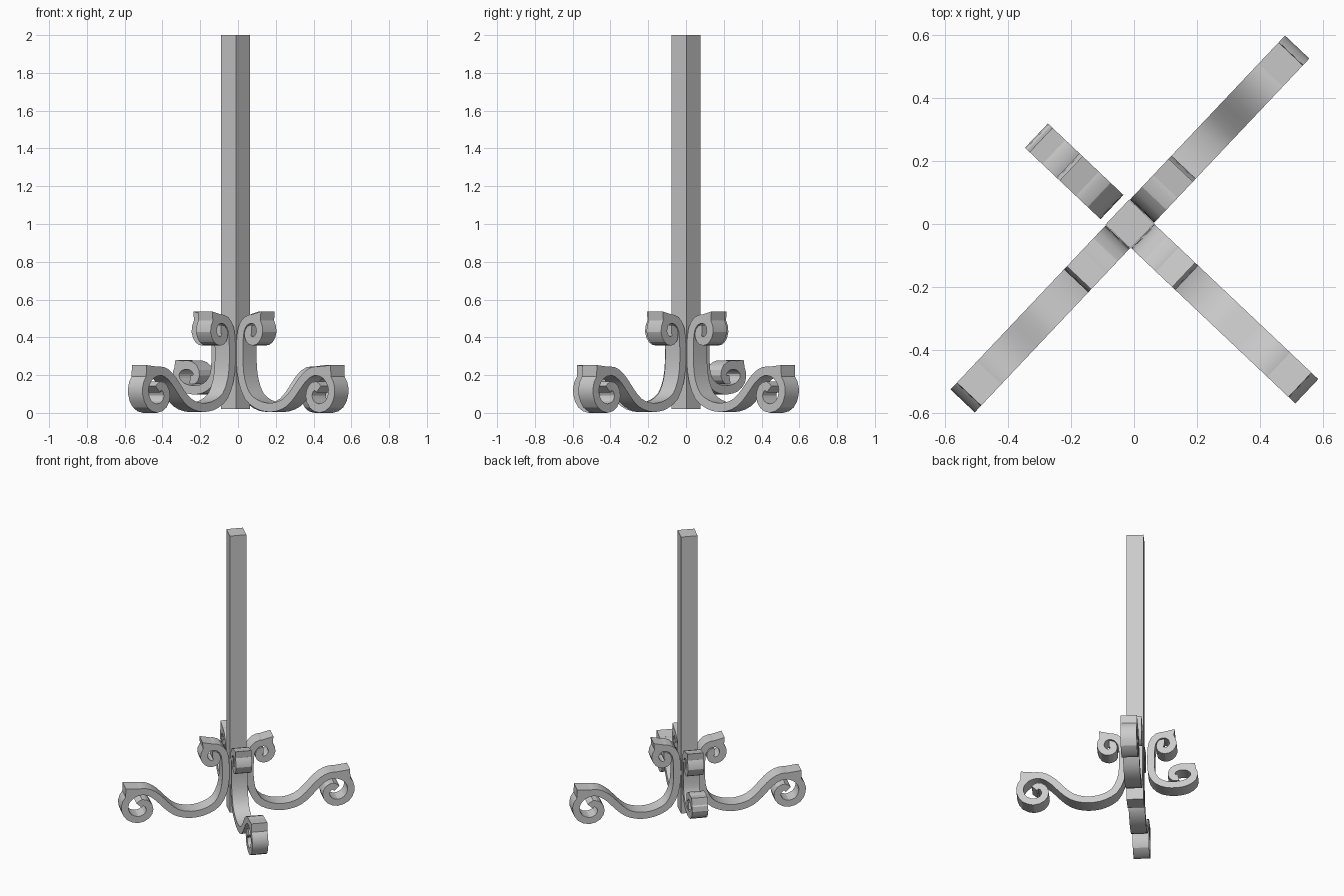
import bpy, bmesh, math
from mathutils import Vector

if "Cube" in bpy.data.objects:
    bpy.data.objects.remove(bpy.data.objects["Cube"])

CENTRE = Vector((-0.013, 0, 0))
TURN = math.radians(46.6)
WIDTH = 0.106


def smooth_path(pts, steps=2):
    """Catmull-Rom curve through 2D points."""
    p = [Vector(q) for q in pts]
    p = [2 * p[0] - p[1]] + p + [2 * p[-1] - p[-2]]
    out = []
    for i in range(1, len(p) - 2):
        a, b, c, d = p[i - 1:i + 3]
        for k in range(steps):
            t = k / steps
            out.append(0.5 * (2 * b + (c - a) * t + (2 * a - 5 * b + 4 * c - d) * t * t
                              + (3 * b - a - 3 * c + d) * t ** 3))
    return out + [p[-2]]


def scroll_leg(name, path, lips, angle, half=0.0235):
    """Flat bar following a path in the radius/height plane, with pointed lips."""
    bm = bmesh.new()
    pts = smooth_path(path)
    rings = []
    for i, p in enumerate(pts):
        t = (pts[min(i + 1, len(pts) - 1)] - pts[max(i - 1, 0)]).normalized()
        n = Vector((-t.y, t.x)) * half
        a, b = p + n, p - n
        rings.append([bm.verts.new((q.x, w, q.y)) for q, w in
                      ((a, -WIDTH / 2), (b, -WIDTH / 2), (b, WIDTH / 2), (a, WIDTH / 2))])
    for r, s in zip(rings, rings[1:]):
        for k in range(4):
            m = (k + 1) % 4
            bm.faces.new((r[k], r[m], s[m], s[k]))
    bm.faces.new(rings[0])
    bm.faces.new(rings[-1])
    # pointed lips on the outside of the scrolls
    for tri in lips:
        f = [bm.verts.new((x, -WIDTH / 2, z)) for x, z in tri]
        g = [bm.verts.new((x, WIDTH / 2, z)) for x, z in tri]
        bm.faces.new(f)
        bm.faces.new(g)
        for k in range(3):
            m = (k + 1) % 3
            bm.faces.new((f[k], f[m], g[m], g[k]))
    bmesh.ops.recalc_face_normals(bm, faces=bm.faces)
    mesh = bpy.data.meshes.new(name)
    bm.to_mesh(mesh)
    bm.free()
    obj = bpy.data.objects.new(name, mesh)
    bpy.context.collection.objects.link(obj)
    obj.location = CENTRE
    obj.rotation_euler.z = angle
    bpy.ops.object.select_all(action='DESELECT')
    obj.select_set(True)
    bpy.context.view_layer.objects.active = obj
    bpy.ops.object.shade_smooth_by_angle(angle=math.radians(22))


# square post
bpy.ops.mesh.primitive_cube_add(size=1, location=CENTRE + Vector((0, 0, 1.01)),
                                rotation=(0, 0, TURN))
post = bpy.context.object
post.name = "post"
post.scale = (0.11, 0.11, 1.98)

# shared upper scroll and stem
upper = [(.168, .442), (.15, .44), (.139, .42), (.145, .393), (.172, .38), (.205, .392),
         (.225, .43), (.212, .475), (.175, .497), (.125, .487), (.09, .44), (.081, .36)]
upper_lip = [(.16, .519), (.235, .537), (.228, .46)]

# three long feet
foot = [(.081, .26), (.095, .17), (.135, .09), (.2, .048), (.27, .03), (.34, .032),
        (.41, .055), (.47, .105), (.53, .17), (.585, .21), (.64, .222), (.7, .203),
        (.742, .155), (.748, .1), (.72, .047), (.66, .024), (.605, .045), (.584, .09),
        (.6, .13), (.633, .143), (.655, .125)]
foot_lip = [(.65, .244), (.743, .253), (.745, .17)]
for name, quarter in (("back_right_leg", 0), ("front_left_leg", 2), ("front_right_leg", 3)):
    scroll_leg(name, upper + foot, [upper_lip, foot_lip], TURN + quarter * math.pi / 2)

# short raised bracket, set slightly off the post
shift = 0.022
short_upper = [(x + shift, z) for x, z in upper]
short_lip = [(x + shift, z) for x, z in upper_lip]
curl = [(.103, .27), (.113, .2), (.15, .15), (.205, .126), (.27, .122), (.335, .136),
        (.378, .172), (.382, .215), (.348, .247), (.295, .254), (.25, .235),
        (.236, .2), (.255, .175), (.282, .178)]
curl_lip = [(.32, .274), (.388, .281), (.402, .21)]
scroll_leg("back_left_bracket", short_upper + curl, [short_lip, curl_lip], TURN + math.pi / 2)
